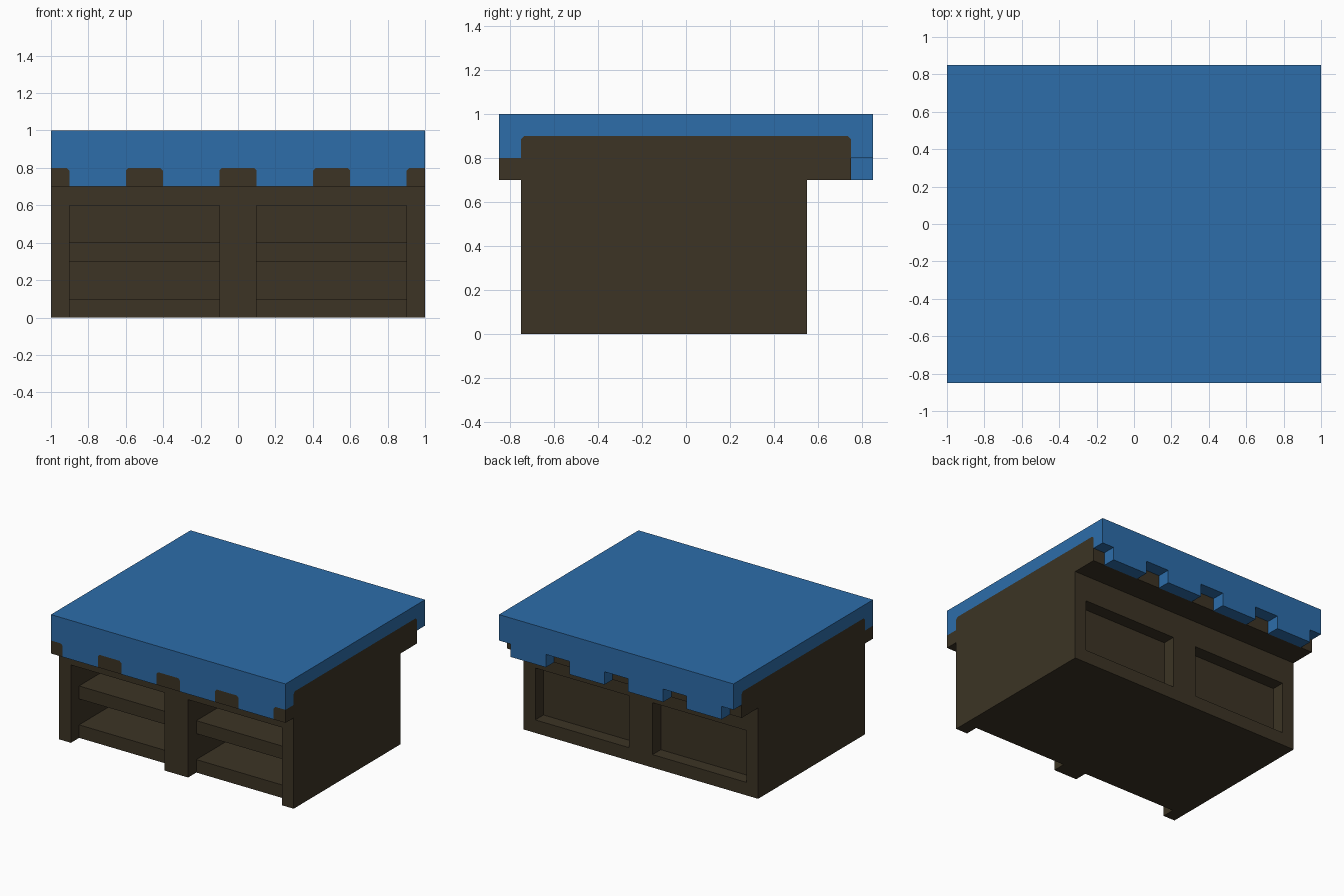
import bpy, bmesh

cube = bpy.data.objects.get("Cube")
if cube:
    bpy.data.objects.remove(cube, do_unlink=True)


def material(name, rgb):
    m = bpy.data.materials.new(name)
    m.use_nodes = True
    m.diffuse_color = (*rgb, 1)
    bsdf = m.node_tree.nodes["Principled BSDF"]
    bsdf.inputs["Base Color"].default_value = (*rgb, 1)
    bsdf.inputs["Roughness"].default_value = 0.9
    return m


WOOD = material("dark_brown_wood", (0.045, 0.034, 0.018))
CLOTH = material("blue_cloth", (0.026, 0.153, 0.402))


def extrude(name, profile, axis, lo, hi, mat):
    """Extrude a 2D outline along x (outline in y, z) or y (outline in x, z)."""
    bm = bmesh.new()
    place = (lambda a, b: (lo, a, b)) if axis == "x" else (lambda a, b: (a, lo, b))
    face = bm.faces.new([bm.verts.new(place(a, b)) for a, b in profile])
    new = bmesh.ops.extrude_face_region(bm, geom=[face])["geom"]
    shift = (hi - lo, 0, 0) if axis == "x" else (0, hi - lo, 0)
    bmesh.ops.translate(bm, vec=shift, verts=[v for v in new if isinstance(v, bmesh.types.BMVert)])
    bmesh.ops.recalc_face_normals(bm, faces=bm.faces)
    mesh = bpy.data.meshes.new(name)
    bm.to_mesh(mesh)
    bm.free()
    mesh.materials.append(mat)
    obj = bpy.data.objects.new(name, mesh)
    bpy.context.collection.objects.link(obj)
    return obj


def box(name, x, y, z, mat=WOOD):
    outline = [(x[0], z[0]), (x[1], z[0]), (x[1], z[1]), (x[0], z[1])]
    return extrude(name, outline, "y", y[0], y[1], mat)


FRONT, BACK = -0.75, 0.55      # cabinet depth
C = 0.015                      # small corner cut

# Upright panels
box("right_side_panel", (-1, -0.9), (FRONT, BACK), (0, 0.7))
box("centre_divider", (-0.1, 0.1), (FRONT, BACK), (0, 0.7))
box("left_side_panel", (0.9, 1), (FRONT, BACK), (0, 0.7))

# Two bays: set-back shelves in front, a sunken panel behind
for side, x in (("right", (-0.9, -0.1)), ("left", (0.1, 0.9))):
    box(side + "_top_board", x, (FRONT, 0.45), (0.6, 0.7))
    box(side + "_middle_shelf", x, (-0.65, 0.35), (0.3, 0.4))
    box(side + "_bottom_shelf", x, (-0.65, BACK), (0, 0.1))
    box(side + "_back_panel", x, (0.35, 0.45), (0.1, 0.6))
    box(side + "_back_rail", x, (0.45, BACK), (0.5, 0.7))

# Counter slab overhanging at the back, with cut upper corners
extrude("counter_slab",
        [(-0.75, 0.7), (0.75, 0.7), (0.75, 0.9 - C), (0.75 - C, 0.9),
         (-0.75 + C, 0.9), (-0.75, 0.9 - C)],
        "x", -1, 1, WOOD)

# Cloth top folded over the front and back of the slab
extrude("cloth_top",
        [(-0.85, 0.8), (-0.85, 1), (0.85, 1), (0.85, 0.8), (0.75, 0.8),
         (0.75, 0.9 - C), (0.75 - C, 0.9), (-0.75 + C, 0.9),
         (-0.75, 0.9 - C), (-0.75, 0.8)],
        "x", -1, 1, CLOTH)

# Hanging cloth flaps: flared at the front to meet the wooden blocks, plain behind
for i, x0 in enumerate((-0.9, -0.4, 0.1, 0.6), 1):
    x1 = x0 + 0.3
    extrude(f"front_flap_{i}",
            [(x0, 0.7), (x1, 0.7), (x1, 0.8 - C), (x1 + C, 0.8),
             (x0 - C, 0.8), (x0, 0.8 - C)],
            "y", -0.85, -0.75, CLOTH)
    box(f"back_flap_{i}", (x0, x1), (0.75, 0.85), (0.7, 0.8), CLOTH)

# Wooden blocks filling the gaps between the front flaps
for i, (x0, x1) in enumerate(((-1, -0.9), (-0.6, -0.4), (-0.1, 0.1), (0.4, 0.6), (0.9, 1)), 1):
    a = 0 if x0 == -1 else C
    b = 0 if x1 == 1 else C
    top = [(x1, 0.8 - b), (x1 - b, 0.8)] if b else [(x1, 0.8)]
    top += [(x0 + a, 0.8), (x0, 0.8 - a)] if a else [(x0, 0.8)]
    extrude(f"front_block_{i}", [(x0, 0.7), (x1, 0.7)] + top, "y", -0.85, -0.75, WOOD)
